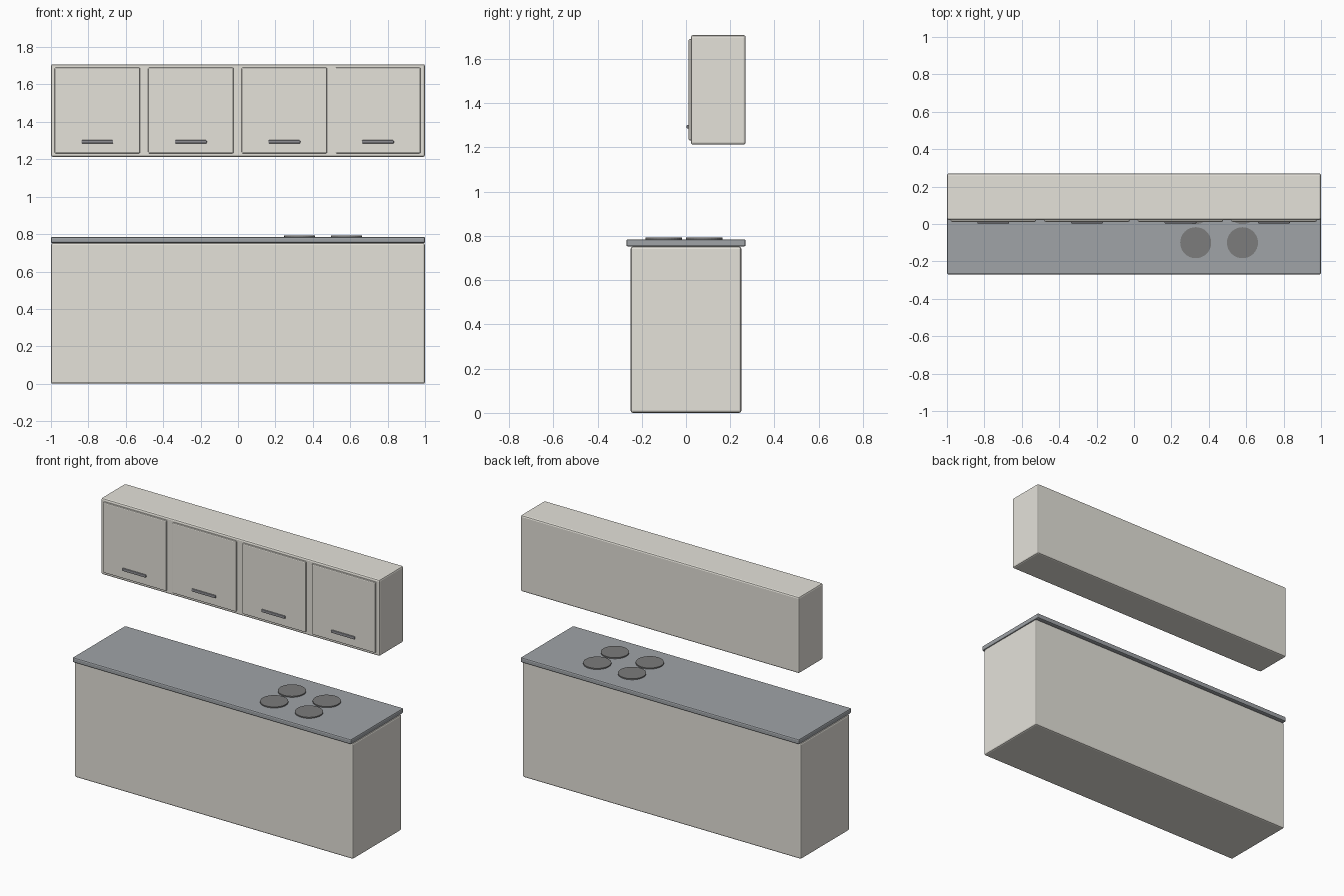
import bpy, bmesh
from mathutils import Matrix, Vector

if "Cube" in bpy.data.objects:
    bpy.data.objects.remove(bpy.data.objects["Cube"])


def material(name, rgb):
    m = bpy.data.materials.new(name)
    m.diffuse_color = (*rgb, 1)
    m.use_nodes = True
    m.node_tree.nodes["Principled BSDF"].inputs["Base Color"].default_value = m.diffuse_color
    return m


CREAM = material("cream_lacquer", (0.78, 0.76, 0.70))
SLATE = material("slate_worktop", (0.35, 0.37, 0.39))
METAL = material("dark_metal", (0.28, 0.28, 0.30))
BLACK = material("black_iron", (0.20, 0.20, 0.20))


def finish(name, bm, mat, loc):
    me = bpy.data.meshes.new(name)
    bm.to_mesh(me)
    bm.free()
    me.materials.append(mat)
    ob = bpy.data.objects.new(name, me)
    ob.location = loc
    bpy.context.collection.objects.link(ob)
    return ob


def box(name, lo, hi, mat, bevel):
    lo, hi = Vector(lo), Vector(hi)
    bm = bmesh.new()
    bmesh.ops.create_cube(bm, size=1, matrix=Matrix.Diagonal((*(hi - lo), 1)))
    ob = finish(name, bm, mat, (lo + hi) / 2)
    mod = ob.modifiers.new("edge_bevel", "BEVEL")
    mod.width, mod.segments = bevel, 2
    return ob


def disc(name, centre, radius, height, mat):
    bm = bmesh.new()
    bmesh.ops.create_cone(bm, cap_ends=True, segments=32, radius1=radius,
                          radius2=radius, depth=height)
    return finish(name, bm, mat, centre)


# Base unit and overhanging worktop
box("base_cabinet", (-1, -0.25, 0), (1, 0.25, 0.752), CREAM, 0.01)
box("worktop", (-1, -0.27, 0.752), (1, 0.27, 0.785), SLATE, 0.008)

# Four hob plates
for x in (0.33, 0.58):
    for row, y in (("front", -0.1), ("back", 0.082)):
        disc(f"hob_plate_{row}", (x, y, 0.786), 0.083, 0.012, BLACK)

# Wall unit with four doors and bar handles
box("wall_cabinet", (-1, 0.022, 1.213), (1, 0.27, 1.708), CREAM, 0.01)
for x in (-0.752, -0.252, 0.248, 0.748):
    box("wall_door", (x - 0.228, 0.012, 1.232), (x + 0.228, 0.03, 1.69), CREAM, 0.006)
    box("door_handle", (x - 0.085, 0.003, 1.285), (x + 0.085, 0.016, 1.302), METAL, 0.004)
